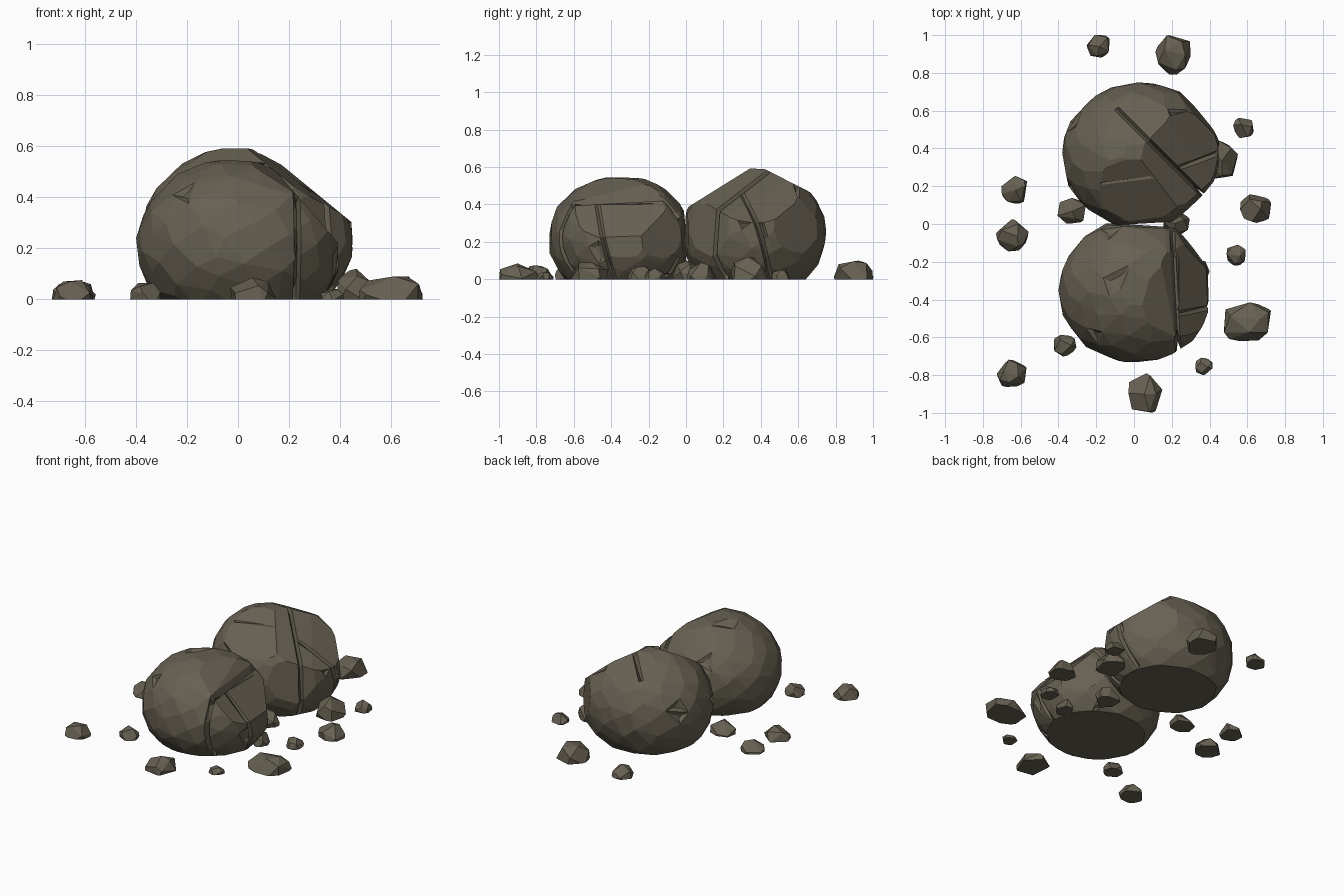
import bpy, bmesh, math, random
from mathutils import Vector

if "Cube" in bpy.data.objects:
    bpy.data.objects.remove(bpy.data.objects["Cube"])

stone = bpy.data.materials.new("brown grey stone")
stone.diffuse_color = (0.135, 0.118, 0.085, 1)
stone.use_nodes = True
stone.node_tree.nodes["Principled BSDF"].inputs["Base Color"].default_value = stone.diffuse_color


def slice_off(bm, point, normal):
    """Cut everything beyond a plane away and close it with a flat face."""
    geom = bm.verts[:] + bm.edges[:] + bm.faces[:]
    cut = bmesh.ops.bisect_plane(bm, geom=geom, plane_co=point, plane_no=Vector(normal).normalized(),
                                 clear_outer=True, dist=1e-5)
    edges = [e for e in cut["geom_cut"] if isinstance(e, bmesh.types.BMEdge)]
    if edges:
        bmesh.ops.holes_fill(bm, edges=edges, sides=0)


def crack(bm, point, normal, keep, center, depth, width=0.014):
    """Score three parallel loops and push the middle one in as a fissure."""
    p, n, c = Vector(point), Vector(normal).normalized(), Vector(center)
    for off in (-width, width, 0):
        geom = bm.verts[:] + bm.edges[:] + bm.faces[:]
        bmesh.ops.bisect_plane(bm, geom=geom, plane_co=p + n * off, plane_no=n, dist=1e-5)
    for v in bm.verts:
        if abs((v.co - p).dot(n)) < 1e-4 and keep(v.co) and v.co.z > 0.01:
            d = c - v.co
            v.co += (d - n * d.dot(n)).normalized() * depth


def rock(name, lo, hi, count, seed, cuts=(), cracks=(), chips=0, power=2.0, jitter=0.5, flat=6):
    """Faceted rock: hull of jittered points filling a box, sliced by planes."""
    rng = random.Random(seed)
    pts = []
    for i in range(count):
        z = 1 - 2 * (i + 0.5) / count
        a = i * 2.39996 + rng.uniform(-1, 1) * jitter * 2 / math.sqrt(count)
        z = max(-1, min(1, z + rng.uniform(-1, 1) * jitter / math.sqrt(count)))
        r = math.sqrt(1 - z * z)
        d = Vector((r * math.cos(a), r * math.sin(a), z))
        k = (r ** power + abs(z) ** power) ** (-1 / power)
        pts.append(d * k * rng.uniform(0.98, 1.0))
    for ax in range(3):
        mn, mx = min(p[ax] for p in pts), max(p[ax] for p in pts)
        for p in pts:
            p[ax] = lo[ax] + (p[ax] - mn) / (mx - mn) * (hi[ax] - lo[ax])
    bm = bmesh.new()
    for p in pts:
        bm.verts.new(p)
    bmesh.ops.convex_hull(bm, input=bm.verts[:])
    bmesh.ops.delete(bm, geom=[v for v in bm.verts if not v.link_faces], context="VERTS")
    bmesh.ops.dissolve_limit(bm, angle_limit=math.radians(flat), verts=bm.verts[:], edges=bm.edges[:])
    for point, normal in cuts:
        slice_off(bm, point, normal)
    slice_off(bm, (0, 0, 0), (0, 0, -1))
    center = (Vector(lo) + Vector(hi)) / 2
    for point, normal, keep, depth in cracks:
        crack(bm, point, normal, keep, center, depth)
    # small chipped dents
    bm.normal_update()
    faces = [f for f in bm.faces if f.normal.z > -0.2 and 0.0015 < f.calc_area() < 0.012]
    for f in rng.sample(faces, min(chips, len(faces))):
        n, c, s = f.normal.copy(), f.calc_center_median(), math.sqrt(f.calc_area())
        bmesh.ops.inset_individual(bm, faces=[f], thickness=s * 0.28, use_even_offset=True)
        tilt = Vector((rng.uniform(-1, 1), rng.uniform(-1, 1), rng.uniform(-1, 1))) * 6
        for v in f.verts:
            v.co -= n * max(0.0, 0.012 + 0.04 * (v.co - c).dot(tilt))
    bmesh.ops.recalc_face_normals(bm, faces=bm.faces[:])
    me = bpy.data.meshes.new(name)
    bm.to_mesh(me)
    bm.free()
    me.materials.append(stone)
    ob = bpy.data.objects.new(name, me)
    bpy.context.collection.objects.link(ob)


# front boulder: round on the left, broken and fissured on the right
rock("front_boulder", (-0.40, -0.73, -0.12), (0.42, 0.03, 0.555), 150, 3, cuts=[
    ((0, -0.01, 0.25), (0.06, 1, 0.04)),
    ((0, -0.3, 0.54), (0.05, 0.03, 1)),
    ((0.07, -0.4, 0.53), (0.5, -0.1, 0.85)),
    ((0.29, -0.4, 0.34), (0.75, 0.0, 0.65)),
    ((0.39, -0.4, 0.2), (1, 0.03, 0.06)),
    ((0.36, -0.60, 0.1), (0.8, -0.6, 0.1)),
    ((0.29, -0.12, 0.25), (0.79, 0.61, 0.1)),
], cracks=[
    ((0.22, -0.4, 0.2), (1, 0.05, 0.0), lambda p: p.y < -0.05, 0.05),
    ((0.3, -0.43, 0.2), (0.1, 1, 0.25), lambda p: p.x > 0.24, 0.03),
], chips=8)

# rear boulder: taller crown, sloped shoulder and a diagonal fissure
rock("rear_boulder", (-0.38, -0.02, -0.12), (0.45, 0.75, 0.61), 150, 5, cuts=[
    ((0, 0.33, 0.585), (0.0, -0.53, 0.85)),
    ((0, 0.0, 0.25), (0.06, -1, 0.0)),
    ((0, 0.40, 0.59), (0, 0.04, 1)),
    ((0.05, 0.4, 0.59), (0.55, -0.1, 0.84)),
    ((0, 0.42, 0.59), (0, 0.45, 0.88)),
    ((0.29, 0.4, 0.43), (0.63, 0, 0.77)),
    ((0.41, 0.51, 0.2), (0.75, 0.65, 0.1)),
    ((0.30, 0.10, 0.2), (0.7, -0.7, 0.1)),
], cracks=[
    ((0.26, 0.26, 0.2), (1, 1, 0), lambda p: p.x > -0.06, 0.05),
    ((0.4, 0.40, 0.2), (-0.15, 1, 0.3), lambda p: p.x > 0.25, 0.025),
], chips=8)

# scattered pebbles: x, y, half width, half depth, height
pebbles = [
    (-0.19, 0.94, 0.062, 0.062, 0.08), (0.21, 0.895, 0.10, 0.105, 0.10),
    (0.58, 0.51, 0.055, 0.055, 0.06), (0.47, 0.34, 0.08, 0.10, 0.12),
    (0.645, 0.08, 0.083, 0.077, 0.09), (0.54, -0.165, 0.05, 0.055, 0.06),
    (0.60, -0.525, 0.125, 0.11, 0.09), (0.37, -0.755, 0.045, 0.047, 0.04),
    (0.06, -0.895, 0.09, 0.105, 0.085), (-0.65, -0.795, 0.08, 0.077, 0.075),
    (-0.365, -0.645, 0.06, 0.057, 0.065), (-0.645, -0.06, 0.087, 0.085, 0.075),
    (-0.635, 0.18, 0.068, 0.075, 0.075), (-0.33, 0.07, 0.075, 0.068, 0.085),
    (0.225, -0.005, 0.07, 0.07, 0.10), (0.35, -0.25, 0.05, 0.06, 0.08),
]
for i, (x, y, rx, ry, h) in enumerate(pebbles):
    rock(f"pebble_{i + 1}", (x - rx, y - ry, -0.9 * h), (x + rx, y + ry, h),
         18, 40 + i, power=2.2, jitter=0.9, flat=16)
